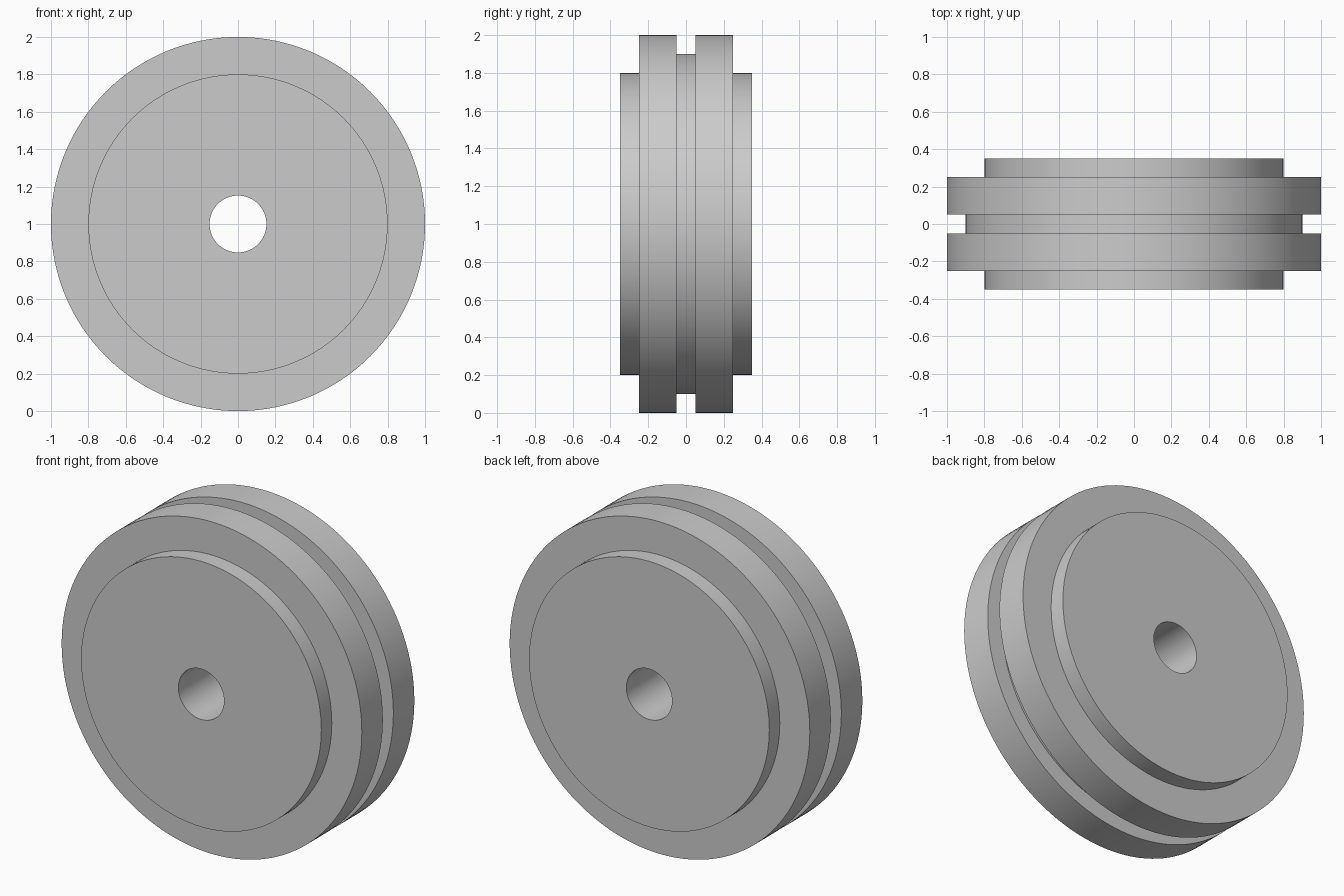
import bpy
import bmesh
import math
from mathutils import Matrix, Vector

cube = bpy.data.objects.get("Cube")
if cube:
    bpy.data.objects.remove(cube, do_unlink=True)

SEGMENTS = 128
BORE = 0.152
HUB, RIM, GROOVE = 0.8, 1.0, 0.9

# Single grey finish
grey = bpy.data.materials.new("grey")
grey.use_nodes = True
colour = (0.6, 0.6, 0.6, 1)
grey.diffuse_color = colour
grey.node_tree.nodes["Principled BSDF"].inputs["Base Color"].default_value = colour

# Half profile (radius, y) from the groove out to the bore, then mirrored
half = [(GROOVE, 0.05), (RIM, 0.05), (RIM, 0.25), (HUB, 0.25), (HUB, 0.35), (BORE, 0.35)]
profile = half + [(r, -y) for r, y in reversed(half)]

# Revolve the closed profile around the y axis
bm = bmesh.new()
rings = []
for i in range(SEGMENTS):
    turn = Matrix.Rotation(math.tau * i / SEGMENTS, 3, 'Y')
    rings.append([bm.verts.new(turn @ Vector((r, y, 0))) for r, y in profile])
for i, ring in enumerate(rings):
    following = rings[(i + 1) % SEGMENTS]
    for j in range(len(profile)):
        k = (j + 1) % len(profile)
        bm.faces.new((ring[j], ring[k], following[k], following[j]))
bmesh.ops.recalc_face_normals(bm, faces=bm.faces)

# Grooved wheel
mesh = bpy.data.meshes.new("grooved_wheel")
bm.to_mesh(mesh)
bm.free()
mesh.materials.append(grey)
wheel = bpy.data.objects.new("grooved_wheel", mesh)
wheel.location.z = RIM
bpy.context.collection.objects.link(wheel)

# Smooth round walls with crisp steps
bpy.context.view_layer.objects.active = wheel
wheel.select_set(True)
bpy.ops.object.shade_smooth_by_angle(angle=math.radians(30))
